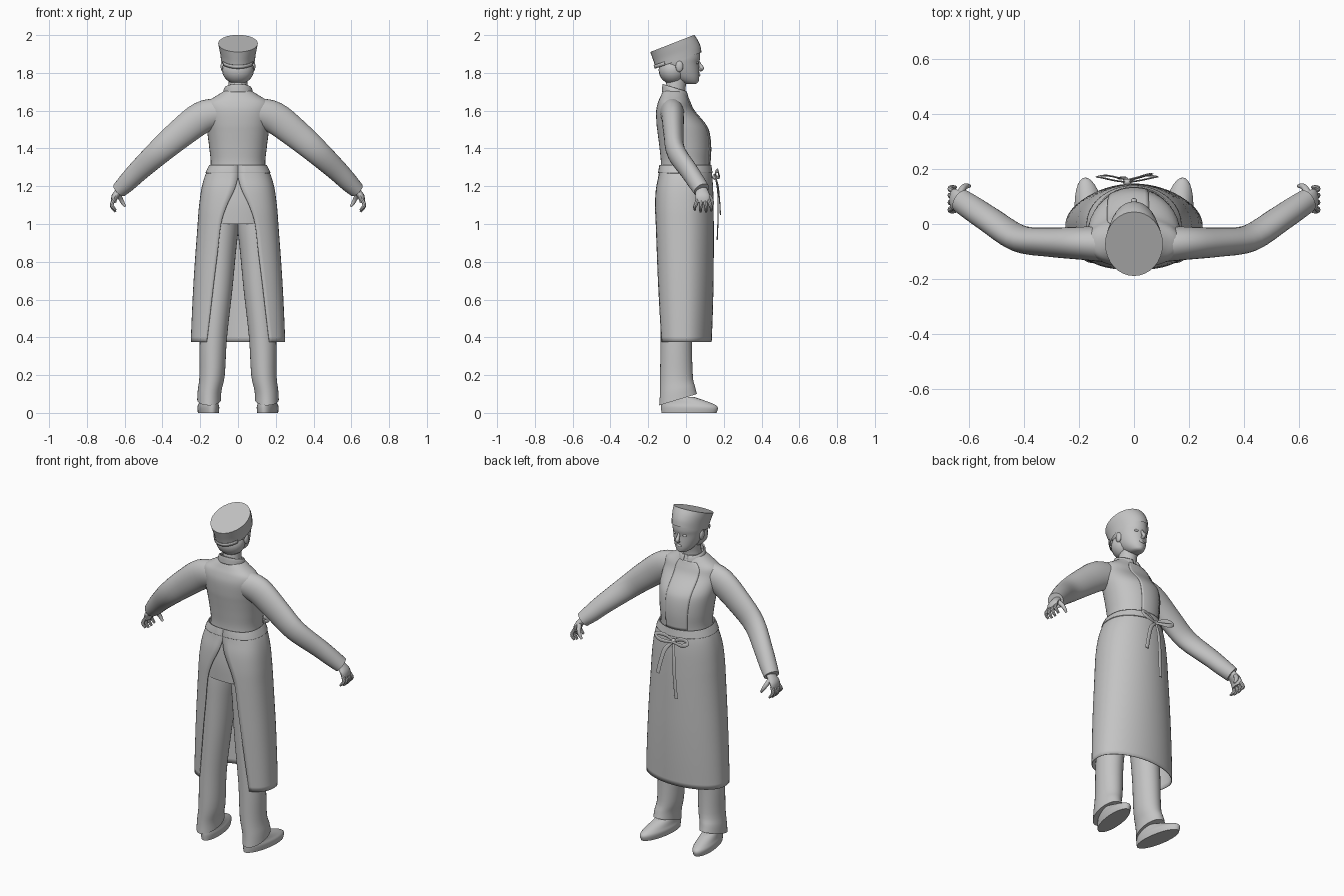
import bpy, math
from mathutils import Vector

if "Cube" in bpy.data.objects:
    bpy.data.objects.remove(bpy.data.objects["Cube"])

grey = bpy.data.materials.new("cloth_grey")
grey.diffuse_color = (0.55, 0.55, 0.55, 1)
grey.use_nodes = True
grey.node_tree.nodes["Principled BSDF"].inputs["Base Color"].default_value = grey.diffuse_color


def smooth_keys(keys, steps):
    """Catmull-Rom resampling of a list of equal-length tuples."""
    out = []
    for i in range(len(keys) - 1):
        a, b, c, d = (keys[max(i - 1, 0)], keys[i], keys[i + 1], keys[min(i + 2, len(keys) - 1)])
        for s in range(steps):
            t = s / steps
            out.append(tuple(q + 0.5 * t * (r - p + t * (2 * p - 5 * q + 4 * r - u + t * (3 * (q - r) + u - p)))
                             for p, q, r, u in zip(a, b, c, d)))
    return out + [tuple(keys[-1])]


def skin(name, rings, closed=True, caps=(True, True), mirror=False, thick=0, angle=40):
    """Join rings of points into one surface object."""
    n = len(rings[0])
    verts = [p for r in rings for p in r]
    faces = []
    for i in range(len(rings) - 1):
        for j in range(n if closed else n - 1):
            k = (j + 1) % n
            faces.append((i * n + j, i * n + k, (i + 1) * n + k, (i + 1) * n + j))
    if closed and caps[0]:
        faces.append(tuple(range(n))[::-1])
    if closed and caps[1]:
        faces.append(tuple((len(rings) - 1) * n + j for j in range(n)))
    mesh = bpy.data.meshes.new(name)
    mesh.from_pydata(verts, [], faces)
    return finish(bpy.data.objects.new(name, mesh), mirror, thick, angle)


def finish(ob, mirror=False, thick=0, angle=40):
    if ob.name not in bpy.context.scene.collection.objects and not ob.users_collection:
        bpy.context.scene.collection.objects.link(ob)
    ob.data.materials.append(grey)
    bpy.ops.object.select_all(action='DESELECT')
    ob.select_set(True)
    bpy.context.view_layer.objects.active = ob
    bpy.ops.object.mode_set(mode='EDIT')
    bpy.ops.mesh.select_all(action='SELECT')
    bpy.ops.mesh.normals_make_consistent(inside=False)
    bpy.ops.object.mode_set(mode='OBJECT')
    bpy.ops.object.shade_smooth_by_angle(angle=math.radians(angle))
    if thick:
        ob.modifiers.new("thickness", 'SOLIDIFY').thickness = thick
    if mirror:
        ob.modifiers.new("mirror", 'MIRROR')
    return ob


def loft(name, keys, n=32, nb=2.0, steps=4, span=None, grow=0.0, is_open=False, shear=0.0, **kw):
    """Stacked ovals. Key: z, half width, back y, front y, tilt, back gap, centre x."""
    keys = [tuple(k) + (0,) * (7 - len(k)) for k in keys]
    rings = []
    for z, xr, yb, yf, tilt, gap, xc in smooth_keys(keys, steps):
        xr, yb, yf = xr + grow, yb - grow, yf + grow
        yc, yr = (yb + yf) / 2, (yf - yb) / 2
        g = math.asin(min(1, (max(gap, 0) / xr) ** (nb / 2))) if is_open else 0
        t0, t1 = span or (-math.pi / 2 + g, 1.5 * math.pi - g)
        is_arc = is_open or span
        ring = []
        for j in range(n):
            t = t0 + (t1 - t0) * j / (n - 1 if is_arc else n)
            c, s = math.cos(t), math.sin(t)
            e = 2 / nb if s < 0 else 1.0
            x = xr * math.copysign(abs(c) ** e, c)
            y = yc + yr * math.copysign(abs(s) ** e, s)
            ring.append((xc + x + shear * y, y, z + tilt * (y - yc)))
        rings.append(ring)
    return skin(name, rings, closed=not (is_open or span), **kw)


def tube(name, keys, n=16, steps=4, side=(0, 1, 0), **kw):
    """Tube along a path. Key: x, y, z, radius along side, other radius."""
    pts = smooth_keys(keys, steps)
    rings = []
    for i, k in enumerate(pts):
        d = (Vector(pts[min(i + 1, len(pts) - 1)][:3]) - Vector(pts[max(i - 1, 0)][:3])).normalized()
        u = Vector(side)
        u = (u - d * u.dot(d)).normalized()
        v = d.cross(u)
        rings.append([Vector(k[:3]) + u * k[3] * math.cos(a) + v * k[4] * math.sin(a)
                      for a in (2 * math.pi * j / n for j in range(n))])
    return skin(name, rings, **kw)


def ball(name, loc, scale, mirror=False):
    bpy.ops.mesh.primitive_uv_sphere_add(segments=20, ring_count=12)
    ob = bpy.context.object
    ob.name = name
    for v in ob.data.vertices:
        v.co = Vector(a * b + c for a, b, c in zip(v.co, scale, loc))
    return finish(ob, mirror)


# shoes and trousers
loft("shoe", [(0, .052, -.13, .162, 0, 0, .155), (.03, .055, -.132, .168, 0, 0, .155),
              (.052, .048, -.13, .135, 0, 0, .155), (.085, .042, -.12, .04, 0, 0, .155)],
     shear=.13, mirror=True)
loft("trouser_leg", [(.07, .063, -.142, .058, .3, 0, .153), (.12, .063, -.138, .048, .2, 0, .15),
                     (.2, .067, -.137, .036, 0, 0, .137), (.4, .072, -.135, .032, 0, 0, .13),
                     (.65, .078, -.135, .045, 0, 0, .108), (.85, .086, -.135, .07, 0, 0, .097),
                     (.98, .095, -.135, .09, 0, 0, .093), (1.1, .09, -.13, .1, 0, 0, .09)], mirror=True)

# jacket with overlapping front flap and stand collar
jacket = [(1.0, .195, -.15, .13), (1.1, .185, -.152, .13), (1.2, .165, -.145, .125),
          (1.31, .145, -.133, .125), (1.4, .152, -.14, .13), (1.48, .162, -.15, .122),
          (1.53, .168, -.156, .1), (1.6, .172, -.158, .042), (1.645, .165, -.148, .02),
          (1.675, .12, -.135, .008), (1.705, .072, -.122, -.002)]
loft("jacket", jacket, n=40, nb=2.3, caps=(False, True))
loft("jacket_flap", jacket[3:10], n=12, span=(math.radians(72), math.radians(124)), grow=.004, thick=.006)
loft("collar", [(1.685, .08, -.128, .014, -.2), (1.71, .076, -.126, .008, -.28), (1.722, .07, -.124, .002, -.3)],
     n=32, span=(math.radians(100), math.radians(442)), thick=.008)

# sleeves
tube("sleeve", [(.09, -.075, 1.592, .065, .075), (.19, -.07, 1.565, .06, .084), (.31, -.066, 1.475, .053, .077),
                (.42, -.052, 1.38, .049, .067), (.53, .018, 1.278, .047, .056), (.585, .055, 1.222, .046, .05),
                (.628, .083, 1.18, .044, .042)], n=24, mirror=True)

# hands
tube("palm", [(.605, .07, 1.2, .03, .022), (.632, .084, 1.17, .034, .02), (.652, .088, 1.145, .04, .018),
              (.658, .09, 1.115, .036, .013)], mirror=True)
for i, (y, length) in enumerate([(.06, .85), (.081, 1.0), (.101, 1.0), (.12, .9)]):
    dy = (y - .09) * .45
    tube("finger_%d" % (i + 1), [(.656, y, 1.13, .01, .01), (.668, y + dy * .5, 1.105, .01, .01),
         (.664, y + dy, 1.13 - .045 * length, .009, .009), (.648, y + dy, 1.13 - .066 * length, .006, .006)],
         n=8, steps=3, mirror=True)
tube("thumb", [(.635, .105, 1.165, .014, .014), (.622, .13, 1.135, .012, .012), (.61, .138, 1.112, .01, .01),
               (.597, .138, 1.092, .006, .006)], n=10, mirror=True)

# wrap apron, open at the back
apron = [(1.31, .15, -.138, .132), (1.25, .177, -.147, .139), (1.18, .195, -.16, .144, 0, .02),
         (1.09, .207, -.166, .146, 0, .062), (1.0, .214, -.166, .147, 0, .09), (.85, .225, -.163, .147, 0, .108),
         (.7, .235, -.16, .146, 0, .127), (.53, .244, -.155, .142, 0, .147), (.375, .25, -.15, .136, 0, .166)]
loft("apron", apron, n=49, nb=2.7, is_open=True, thick=.004)
loft("waist_band", [(1.312, .149, -.137, .131), (1.29, .16, -.141, .134), (1.27, .169, -.144, .137)],
     n=40, nb=2.7, is_open=True, grow=.004, thick=.004)

# bow and ribbon tails
K = (-.025, .152, 1.25)
ball("bow_knot", K, (.016, .012, .016))
for s, name in ((-1, "left"), (1, "right")):
    x = K[0]
    tube("bow_loop_" + name, [(x, .152, 1.25, .003, .006), (x + s * .045, .158, 1.275, .003, .011),
         (x + s * .09, .168, 1.282, .003, .012), (x + s * .105, .172, 1.268, .003, .01),
         (x + s * .07, .176, 1.25, .003, .012), (x, .16, 1.247, .003, .006)], n=8)
tube("ribbon_tail_long", [(-.025, .155, 1.25, .003, .006), (-.035, .168, 1.17, .003, .011),
                          (-.042, .17, 1.05, .003, .011), (-.05, .165, .915, .003, .011)], n=8)
tube("ribbon_tail_short", [(-.025, .155, 1.25, .003, .006), (.02, .17, 1.2, .003, .012),
                           (.045, .178, 1.12, .003, .012), (.06, .182, 1.05, .003, .012)], n=8)

# neck and head
tube("neck", [(0, -.06, 1.66, .056, .056), (0, -.055, 1.73, .053, .05), (0, -.04, 1.8, .055, .05)], side=(0, 1, 0))
loft("head", [(1.742, .018, .005, .052), (1.75, .036, -.03, .064), (1.775, .057, -.08, .07),
              (1.81, .073, -.12, .07), (1.85, .083, -.14, .069), (1.88, .086, -.15, .075),
              (1.92, .084, -.15, .074)])
ball("hair", (0, -.07, 1.815), (.084, .075, .075))

# face details
tube("nose", [(0, .064, 1.866, .005, .006), (0, .075, 1.84, .009, .009), (0, .084, 1.824, .011, .012),
              (0, .07, 1.81, .006, .01)], n=10)
ball("lips", (0, .066, 1.789), (.018, .01, .008))
ball("chin", (0, .053, 1.76), (.022, .015, .014))
ball("eye", (.03, .058, 1.853), (.014, .008, .007), mirror=True)
ball("ear", (.08, -.035, 1.835), (.012, .02, .03), mirror=True)

# tilted cap with a strap across the back
loft("cap", [(1.866, .09, -.16, .082, .35), (1.9, .094, -.17, .076, .35), (1.93, .1, -.18, .062, .37),
             (1.956, .105, -.189, .044, .39)], caps=(False, True), angle=35)
loft("cap_strap", [(1.866, .09, -.16, .082, .35), (1.885, .092, -.165, .08, .35)], n=14, steps=1,
     span=(math.radians(215), math.radians(325)), grow=.003, thick=.004)
